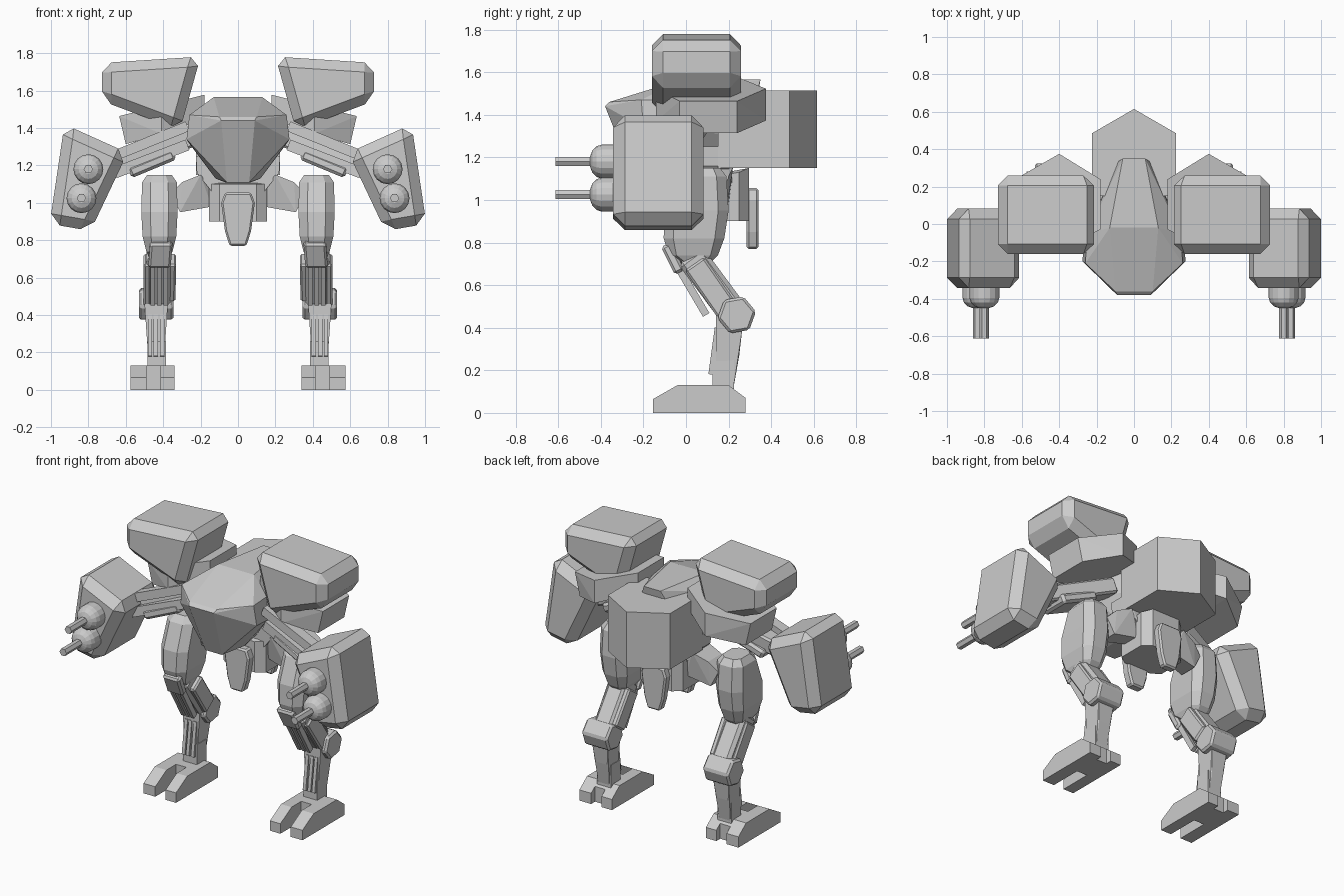
import bpy, bmesh, math
from mathutils import Vector

if "Cube" in bpy.data.objects:
    bpy.data.objects.remove(bpy.data.objects["Cube"])


def finish(name, bm, mirror=False, bevel=0):
    bmesh.ops.recalc_face_normals(bm, faces=bm.faces)
    me = bpy.data.meshes.new(name)
    bm.to_mesh(me)
    bm.free()
    ob = bpy.data.objects.new(name, me)
    bpy.context.collection.objects.link(ob)
    if bevel:
        m = ob.modifiers.new("chamfer", 'BEVEL')
        m.width, m.segments = bevel, 1
    if mirror:
        ob.modifiers.new("mirror", 'MIRROR')
    return ob


def hull(name, pts, mirror=False, both=False):
    """Convex solid; both=True adds the x-mirrored points first."""
    bm = bmesh.new()
    for x, y, z in pts:
        bm.verts.new((x, y, z))
        if both:
            bm.verts.new((-x, y, z))
    r = bmesh.ops.convex_hull(bm, input=bm.verts)
    junk = {g for g in r["geom_interior"] + r["geom_unused"] if isinstance(g, bmesh.types.BMVert)}
    bmesh.ops.delete(bm, geom=list(junk), context='VERTS')
    bmesh.ops.dissolve_limit(bm, angle_limit=0.03, verts=bm.verts, edges=bm.edges)
    return finish(name, bm, mirror)


def prism(name, profile, axis, a, b, mirror=False, bevel=0):
    """Extrude a 2D profile along an axis: x (y,z), y (x,z) or z (x,y)."""
    def put(u, v, t):
        return {'x': (t, u, v), 'y': (u, t, v), 'z': (u, v, t)}[axis]
    bm = bmesh.new()
    lo = [bm.verts.new(put(u, v, a)) for u, v in profile]
    hi = [bm.verts.new(put(u, v, b)) for u, v in profile]
    bm.faces.new(lo)
    bm.faces.new(hi[::-1])
    n = len(lo)
    for i in range(n):
        bm.faces.new((lo[i], hi[i], hi[(i + 1) % n], lo[(i + 1) % n]))
    return finish(name, bm, mirror, bevel)


def beam(name, p, q, w, h, side, bevel=0):
    """Mirrored box from p to q; w is its width along 'side', h its thickness."""
    p, q, s = Vector(p), Vector(q), Vector(side)
    t = (q - p).normalized().cross(s).normalized() * h / 2
    s = s * w / 2
    bm = bmesh.new()
    rings = [[bm.verts.new(e + s * i + t * j) for i, j in ((1, 1), (-1, 1), (-1, -1), (1, -1))]
             for e in (p, q)]
    bm.faces.new(rings[0])
    bm.faces.new(rings[1][::-1])
    for i in range(4):
        k = (i + 1) % 4
        bm.faces.new((rings[0][i], rings[0][k], rings[1][k], rings[1][i]))
    return finish(name, bm, True, bevel)


def lathe(name, x, z, rings, n):
    """Mirrored revolved solid along y from (y, radius) rings."""
    bm = bmesh.new()
    rows = [[bm.verts.new((x + r * math.cos(2 * math.pi * i / n), y, z + r * math.sin(2 * math.pi * i / n)))
             for i in range(n)] for y, r in rings]
    for a, b in zip(rows, rows[1:]):
        for i in range(n):
            bm.faces.new((a[i], a[(i + 1) % n], b[(i + 1) % n], b[i]))
    bm.faces.new(rows[0])
    bm.faces.new(rows[-1][::-1])
    return finish(name, bm, True)


def octagons(cx, levels):
    """Chamfered rectangle points for each (z, half width, y0, y1)."""
    pts = []
    for z, w, y0, y1 in levels:
        c = w * 0.5
        for s in (1, -1):
            pts += [(cx + s * w, y0 + c, z), (cx + s * w, y1 - c, z),
                    (cx + s * (w - c), y0, z), (cx + s * (w - c), y1, z)]
    return pts


# Cockpit body with side cheeks
hull("cockpit_hull", [(.09, -.38, 1.44), (.10, -.36, 1.46), (.26, -.21, 1.47), (.275, -.2, 1.34), (.27, -.08, 1.33),
                      (.25, -.05, 1.47), (.13, -.02, 1.565), (.06, .35, 1.565), (.09, .33, 1.5), (.19, 0, 1.5),
                      (.19, .05, 1.3), (.06, -.25, 1.11), (.12, -.1, 1.13), (.07, .08, 1.11), (.09, .3, 1.3)],
     both=True)

# Back engine block
prism("engine_pack", [(-.225, .15), (.225, .15), (.225, .485), (0, .615), (-.225, .485)], 'z', 1.15, 1.515)

# Waist and pelvis
hull("waist", [(.225, .06, 1.25), (.225, .2, 1.25), (.22, .06, 1.16), (.22, .2, 1.16),
               (.14, .06, 1.06), (.14, .22, 1.06)], both=True)
hull("pelvis", [(.155, .07, .9), (.155, .25, .9), (.1, .03, .9), (.1, .295, .9),
                (.155, .07, 1.1), (.155, .25, 1.13), (.1, .03, 1.1), (.1, .295, 1.15)], both=True)
for nm, a, b in (("front_skirt_plate", -.02, .04), ("rear_skirt_plate", .285, .34)):
    prism(nm, [(-.045, .77), (.045, .77), (.07, .85), (.09, 1.0), (.07, 1.055),
               (-.07, 1.055), (-.09, 1.0), (-.07, .85)], 'y', a, b, bevel=.01)
hull("hip_joint", [(.14, .1, .98), (.14, .2, .98), (.14, .1, 1.08), (.14, .2, 1.08),
                   (.2, .05, 1.15), (.2, .22, 1.15), (.3, .06, 1.11), (.3, .2, 1.11),
                   (.36, .08, 1.05), (.36, .18, 1.05), (.31, .07, .95), (.31, .19, .95)], mirror=True)

# Shoulder slabs, hexagonal and drooping outwards
slab = []
for x, y in ((.18, .24), (.18, -.03), (.41, -.14), (.635, -.03), (.635, .24), (.40, .375)):
    top = 1.58 - (x - .17) * .25
    slab += [(x, y, top), (x - .035 * (x > .5), y, top - .15 + .02 * (x < .2))]
hull("shoulder_slab", slab, mirror=True)

# Shoulder launcher boxes
prism("shoulder_launcher", [(.20, 1.782), (.728, 1.748), (.728, 1.545), (.31, 1.388)],
      'y', -.16, .258, True, .052)

# Arms: paired struts and plates
F = (0, 1, 0)
beam("upper_arm", (.22, .04, 1.36), (.68, -.08, 1.18), .13, .10, F, .012)
beam("arm_upper_strut", (.27, -.1, 1.41), (.64, -.12, 1.26), .07, .055, F)
beam("arm_lower_strut", (.27, -.08, 1.31), (.66, -.12, 1.16), .08, .06, F)
beam("elbow_plate", (.34, -.03, 1.26), (.58, -.06, 1.16), .2, .06, F, .015)

# Forearm gun boxes
prism("gun_box", [(.928, 1.42), (1.007, .888), (.788, .85), (.59, 1.268)],
      'y', -.342, .082, True, .055)
for i, (x, z) in enumerate(((.80, 1.18), (.837, 1.025))):
    lathe(f"gun_housing_{i}", x, z, [(-.32, .08), (-.395, .08), (-.42, .072), (-.44, .052), (-.45, .025)], 16)
    lathe(f"gun_barrel_{i}", x, z, [(-.43, .025), (-.612, .025)], 6)

# Thighs
hull("thigh", octagons(.42, [(1.15, .065, .0, .16), (1.11, .093, -.04, .19), (.95, .097, -.1, .2),
                             (.82, .09, -.105, .18), (.74, .07, -.08, .15), (.7, .05, -.02, .11)]), mirror=True)

# Shank running back to the hock joint
X = (1, 0, 0)
beam("shank_core", (.425, .02, .74), (.425, .22, .47), .13, .14, X, .02)
beam("shank_outer_plate", (.485, .04, .7), (.485, .2, .47), .04, .11, X, .01)
beam("shank_inner_plate", (.35, .06, .7), (.355, .2, .5), .04, .11, X, .01)
for i, x in enumerate((.385, .42, .455)):
    beam(f"shank_piston_{i}", (x, -.07, .74), (x, .095, .46), .024, .035, X)
beam("knee_cap", (.41, -.095, .79), (.42, -.03, .66), .12, .05, X, .012)

# Hock joint, a hexagonal drum
prism("hock_joint", [(.238 + .092 * math.cos(a), .46 + .092 * math.sin(a))
                     for a in (math.radians(60 * k + 10) for k in range(6))],
      'x', .345, .53, True, .012)

# Lower leg, narrowing to the ankle
hull("lower_leg", [(.375, .14, .46), (.5, .14, .46), (.38, .265, .4), (.495, .265, .4), (.395, .25, .27),
                   (.48, .25, .27), (.40, .15, .25), (.475, .15, .25), (.40, .14, .1), (.475, .14, .1),
                   (.40, .22, .1), (.475, .22, .1)], mirror=True)
for i, x in enumerate((.405, .44, .47)):
    beam(f"shin_rod_{i}", (x, .15, .40), (x, .12, .18), .022, .03, X)
beam("ankle_sleeve", (.435, .175, .26), (.435, .175, .1), .10, .1, X)

# Two-toed feet
toe = [(-.155, 0), (.28, 0), (.28, .07), (.2, .13), (-.04, .13), (-.155, .065)]
prism("outer_toe", toe, 'x', .49, .575, True)
prism("inner_toe", toe, 'x', .34, .415, True)
prism("foot_bridge", [(.06, 0), (.24, 0), (.24, .1), (.2, .13), (.06, .13)], 'x', .41, .495, True)
